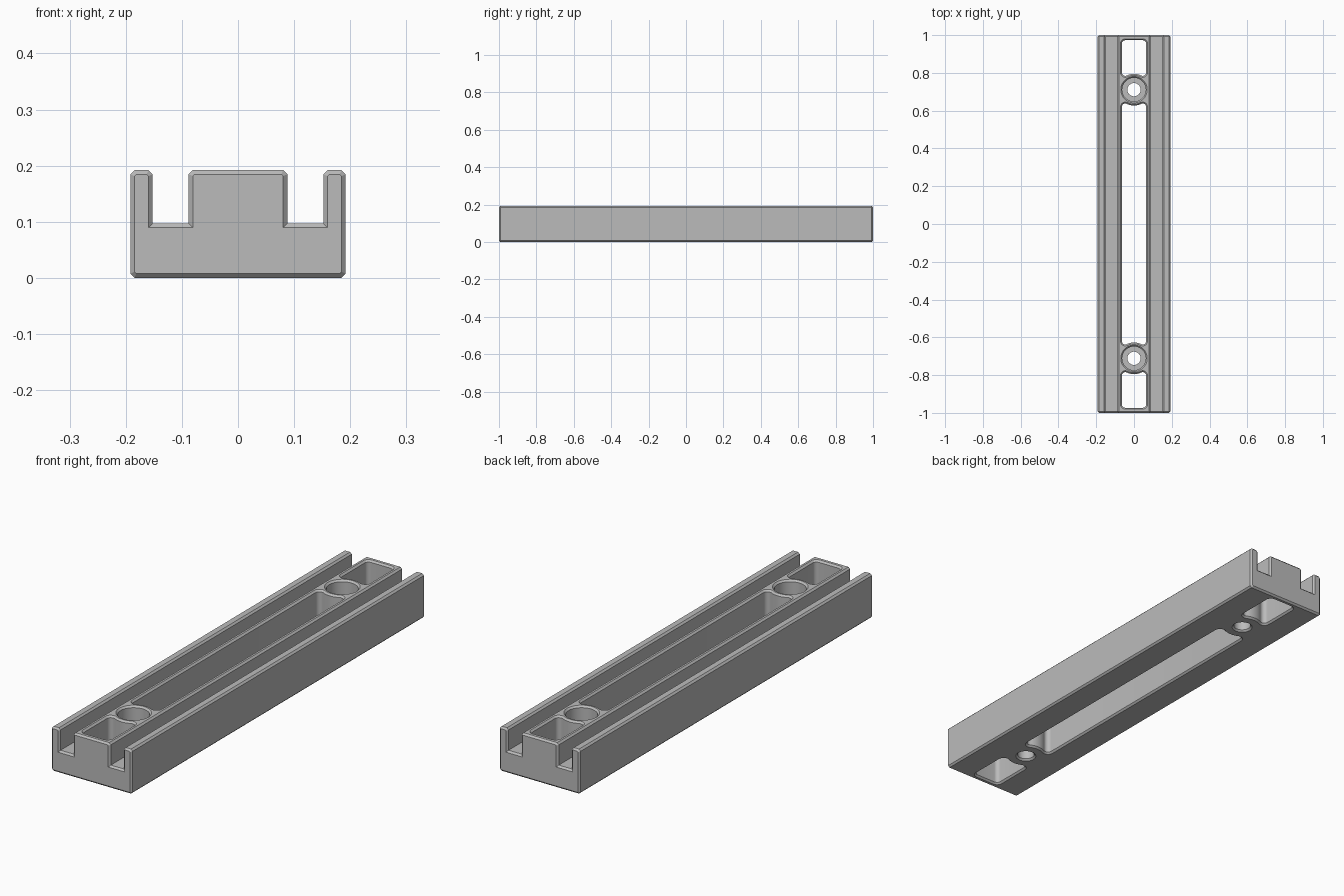
import bpy, bmesh
from math import sin, cos, pi, atan2, sqrt
from mathutils import Vector

old = bpy.data.objects.get("Cube")
if old:
    bpy.data.objects.remove(old, do_unlink=True)

W, H, L = 0.192, 0.192, 1.0        # half width, height, half length
C = 0.0075                         # chamfer
E = 0.002                          # cutter overshoot
RIB, WALL, FLOOR = 0.088, 0.152, 0.097
BORE_Y = 0.711                     # screw hole position
SLOT, RIM, FILLET = 0.064, 0.084, 0.018

grey = bpy.data.materials.new("plain grey")
grey.use_nodes = True
grey.diffuse_color = (0.5, 0.5, 0.5, 1)
grey.node_tree.nodes["Principled BSDF"].inputs["Base Color"].default_value = (0.5, 0.5, 0.5, 1)


def loft(name, rings):
    """Closed solid skinned through rings with equal point counts."""
    bm = bmesh.new()
    loops = [[bm.verts.new(p) for p in ring] for ring in rings]
    n = len(loops[0])
    for a, b in zip(loops, loops[1:]):
        for i in range(n):
            j = (i + 1) % n
            bm.faces.new((a[i], a[j], b[j], b[i]))
    bm.faces.new(loops[0][::-1])
    bm.faces.new(loops[-1])
    bmesh.ops.recalc_face_normals(bm, faces=bm.faces)
    mesh = bpy.data.meshes.new(name)
    bm.to_mesh(mesh)
    bm.free()
    mesh.materials.append(grey)
    obj = bpy.data.objects.new(name, mesh)
    bpy.context.collection.objects.link(obj)
    return obj


def inset(points, d):
    """Mitred inward offset of a counterclockwise outline."""
    out = []
    for i, p in enumerate(points):
        a = (p - points[i - 1]).normalized()
        b = (points[(i + 1) % len(points)] - p).normalized()
        na, nb = Vector((-a.y, a.x)), Vector((-b.y, b.x))
        out.append(p + (na + nb) * d / (1 + na.dot(nb)))
    return out


def arc(cx, cy, r, a0, a1, n):
    return [(cx + r * cos(a0 + (a1 - a0) * i / n), cy + r * sin(a0 + (a1 - a0) * i / n))
            for i in range(n + 1)]


# Rail body: two channels beside a central rib, chamfered all round
half = [(W - C, 0), (W, C), (W, H - C), (W - C, H), (WALL + C, H), (WALL, H - C),
        (WALL, FLOOR), (RIB, FLOOR), (RIB, H - C), (RIB - C, H)]
profile = [Vector(p) for p in half + [(-x, z) for x, z in reversed(half)]]
rail = loft("rail_body", [[(p.x, y, p.y) for p in inset(profile, d)]
                          for y, d in ((-L, C), (C - L, 0), (L - C, 0), (L, C))])


def rim_end(d):
    """Slot end wrapped around a screw hole, running from +x to -x."""
    yc = BORE_Y - sqrt((RIM + FILLET) ** 2 - (SLOT - FILLET) ** 2)
    x = SLOT - FILLET
    t = atan2(BORE_Y - yc, -x)
    right = arc(x, yc, FILLET + d, 0, t, 8)
    mid = arc(0, BORE_Y, RIM - d, t - pi, -t, 12)[1:-1]
    return right + mid + [(-px, py) for px, py in reversed(right)]


def middle_slot(d):
    end = rim_end(d)
    return end + [(-x, -y) for x, y in end]


def end_slot(d):
    near = [(-x, 2 * BORE_Y - y) for x, y in rim_end(d)]
    x, y = SLOT - FILLET, 0.973 - FILLET
    far = arc(x, y, FILLET + d, 0, pi / 2, 8) + arc(-x, y, FILLET + d, pi / 2, pi, 8)
    return far + near


def slot_rings(outline, sign=1):
    levels = ((-E, C + E), (C, 0), (H - C, 0), (H + E, C + E))
    return [[(sign * x, sign * y, z) for x, y in outline(d)] for z, d in levels]


def bore_rings(y):
    hole, head, seat = 0.035, 0.0625, 0.09
    levels = ((-E, hole + C + E), (C, hole), (seat, hole), (seat, head),
              (H - C, head), (H + E, head + C + E))
    return [[(px, py, z) for px, py in arc(0, y, r, 0, 2 * pi, 48)[:-1]] for z, r in levels]


# Slots and counterbored screw holes
cutters = [loft("middle_slot_cutter", slot_rings(middle_slot))]
for side, s in (("back", 1), ("front", -1)):
    cutters.append(loft(side + "_slot_cutter", slot_rings(end_slot, s)))
    cutters.append(loft(side + "_screw_hole_cutter", bore_rings(s * BORE_Y)))

bpy.context.view_layer.objects.active = rail
rail.select_set(True)
for cutter in cutters:
    cutter.hide_render = True
    mod = rail.modifiers.new(cutter.name, "BOOLEAN")
    mod.operation, mod.solver, mod.object = "DIFFERENCE", "EXACT", cutter
    bpy.ops.object.modifier_apply(modifier=mod.name)
for cutter in cutters:
    bpy.data.objects.remove(cutter, do_unlink=True)

bpy.ops.object.shade_smooth_by_angle(angle=pi / 7)
